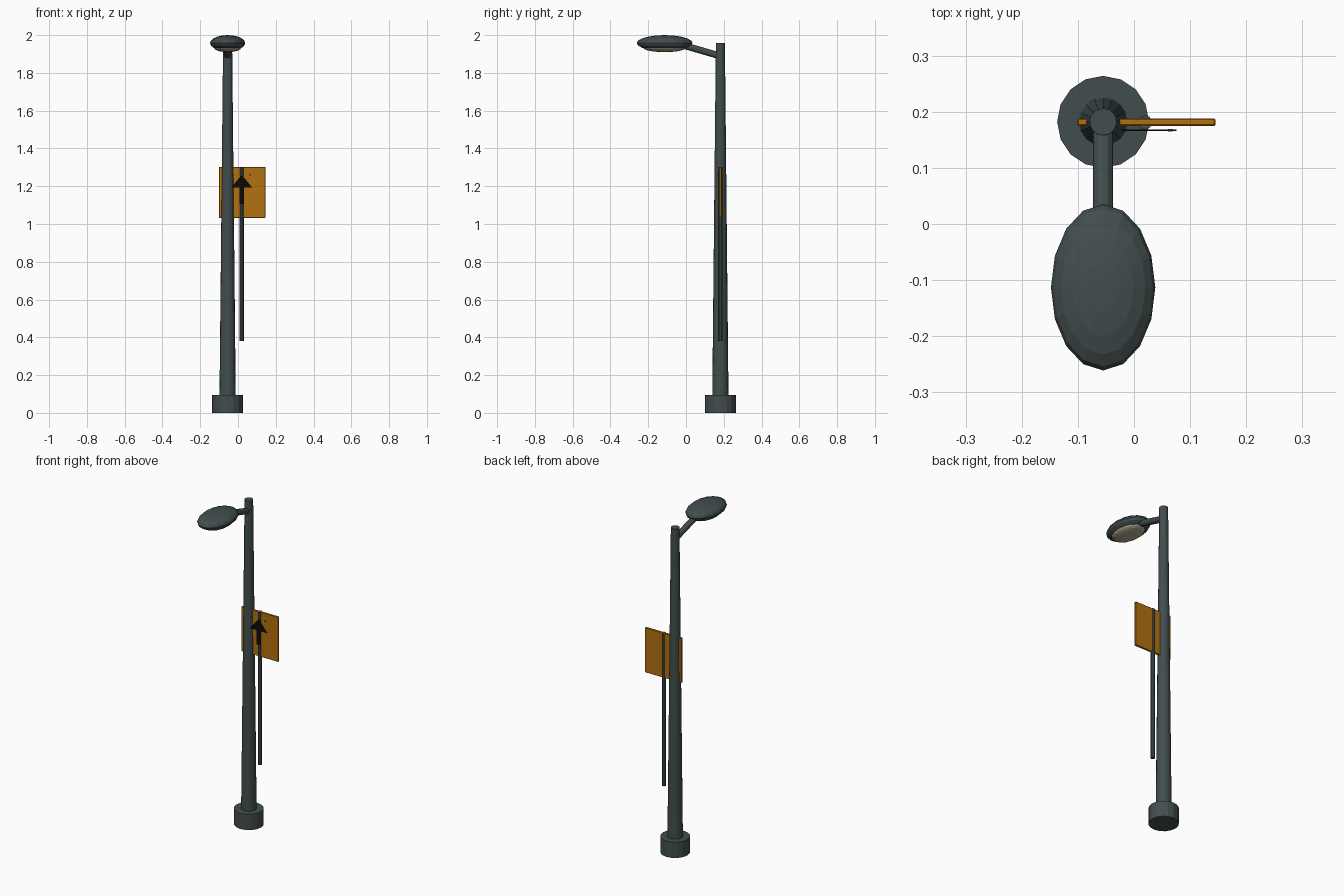
import bpy, bmesh, math
from mathutils import Vector, Matrix

if "Cube" in bpy.data.objects:
    bpy.data.objects.remove(bpy.data.objects["Cube"])

def material(name, rgb):
    m = bpy.data.materials.new(name)
    m.diffuse_color = (*rgb, 1)
    m.use_nodes = True
    m.node_tree.nodes["Principled BSDF"].inputs["Base Color"].default_value = m.diffuse_color
    return m

SLATE = material("slate_grey", (0.055, 0.075, 0.075))
ORANGE = material("sign_orange", (0.45, 0.165, 0.005))
CREAM = material("lens_cream", (0.48, 0.41, 0.30))
BLACK = material("arrow_black", (0.003, 0.003, 0.003))

PX, PY = -0.055, 0.182      # lamp pole axis
SX = 0.02                   # sign post axis
HEAD_Y = -0.113

def finish(name, bm, mat):
    bmesh.ops.recalc_face_normals(bm, faces=bm.faces)
    me = bpy.data.meshes.new(name)
    bm.to_mesh(me)
    bm.free()
    me.materials.append(mat)
    ob = bpy.data.objects.new(name, me)
    bpy.context.collection.objects.link(ob)
    return ob

def rod(name, a, b, r1, r2, sides, mat):
    """Tapered rod from point a to point b."""
    a, b = Vector(a), Vector(b)
    rot = (b - a).to_track_quat('Z', 'Y').to_matrix().to_4x4()
    bm = bmesh.new()
    bmesh.ops.create_cone(bm, cap_ends=True, segments=sides, radius1=r1, radius2=r2,
                          depth=(b - a).length,
                          matrix=Matrix.Translation((a + b) / 2) @ rot)
    return finish(name, bm, mat)

def ellipsoid(name, centre, radii, mat, low=None, high=None):
    """Faceted ellipsoid, flattened below low or above high."""
    bm = bmesh.new()
    bmesh.ops.create_uvsphere(bm, u_segments=16, v_segments=10, radius=1)
    bmesh.ops.transform(bm, verts=bm.verts,
                        matrix=Matrix.Translation(centre) @ Matrix.Diagonal((*radii, 1)))
    for z, n in ((low, -1), (high, 1)):
        if z is not None:
            cut = bmesh.ops.bisect_plane(bm, geom=bm.verts[:] + bm.edges[:] + bm.faces[:],
                                         plane_co=(0, 0, z), plane_no=(0, 0, n), clear_outer=True)
            edges = [e for e in cut["geom_cut"] if isinstance(e, bmesh.types.BMEdge)]
            bmesh.ops.contextual_create(bm, geom=edges)
    return finish(name, bm, mat)

def plate(name, outline, y0, y1, mat):
    """Upright plate: an x/z outline extruded along y."""
    bm = bmesh.new()
    face = bm.faces.new([bm.verts.new((x, y0, z)) for x, z in outline])
    ext = bmesh.ops.extrude_face_region(bm, geom=[face])
    verts = [v for v in ext["geom"] if isinstance(v, bmesh.types.BMVert)]
    bmesh.ops.translate(bm, verts=verts, vec=(0, y1 - y0, 0))
    if not any(f is face for f in bm.faces):
        bmesh.ops.holes_fill(bm, edges=bm.edges)
    return finish(name, bm, mat)

# lamp post: base, tapered pole, arm
rod("base", (PX, PY, 0), (PX, PY, 0.095), 0.082, 0.082, 16, SLATE)
rod("pole", (PX, PY, 0.09), (PX, PY, 1.958), 0.043, 0.024, 16, SLATE)
rod("arm", (PX, PY, 1.889), (PX, -0.02, 1.948), 0.018, 0.018, 12, SLATE)

# lamp head with flattened underside, and its lens
ellipsoid("lamp_head", (PX, HEAD_Y, 1.958), (0.093, 0.148, 0.042), SLATE, low=1.929)
ellipsoid("lens", (PX, HEAD_Y, 1.932), (0.071, 0.112, 0.022), CREAM, high=1.934)

# sign post and board
rod("sign_post", (SX, 0.181, 0.38), (SX, 0.181, 1.301), 0.0125, 0.0125, 10, SLATE)
board = plate("sign_board", [(-0.101, 1.032), (0.145, 1.032), (0.145, 1.302), (-0.101, 1.302)],
              0.175, 0.188, ORANGE)
bev = board.modifiers.new("bevel", 'BEVEL')
bev.width, bev.segments = 0.002, 1

# arrow plate on the front of the sign
half = [(0.011, 1.106), (0.011, 1.192), (0.056, 1.192)]
arrow = [(SX + x, z) for x, z in half] + [(SX, 1.26)] + [(SX - x, z) for x, z in reversed(half)]
plate("arrow", arrow, 0.1655, 0.168, BLACK)

# sign bolts
for side in (-1, 1):
    x = SX + side * 0.045
    rod("sign_bolt", (x, 0.165, 1.26), (x, 0.169, 1.26), 0.004, 0.004, 8, SLATE)
